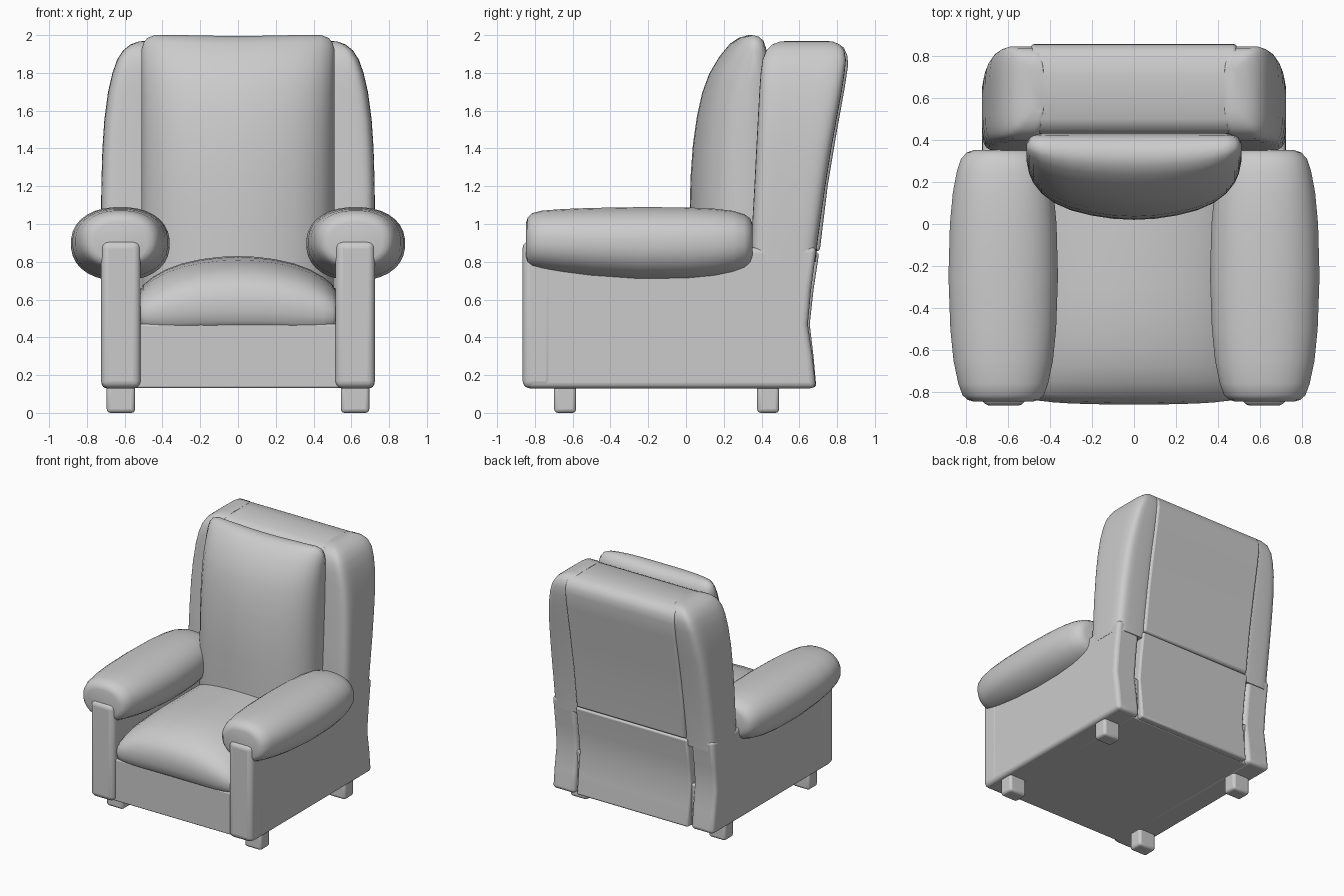
import bpy, bmesh, math

def finish(name, bm, angle=50, bevel=0, seg=3):
    bmesh.ops.recalc_face_normals(bm, faces=bm.faces)
    me = bpy.data.meshes.new(name)
    bm.to_mesh(me)
    bm.free()
    ob = bpy.data.objects.new(name, me)
    bpy.context.collection.objects.link(ob)
    bpy.ops.object.select_all(action='DESELECT')
    ob.select_set(True)
    bpy.context.view_layer.objects.active = ob
    if bevel:
        m = ob.modifiers.new("soft edges", 'BEVEL')
        m.width, m.segments, m.limit_method = bevel, seg, 'ANGLE'
        m.angle_limit = math.radians(40)
    bpy.ops.object.shade_smooth_by_angle(angle=math.radians(angle))
    return ob

def loft(name, rings, angle=50):
    bm = bmesh.new()
    vs = [[bm.verts.new(p) for p in r] for r in rings]
    n = len(vs[0])
    for a, b in zip(vs, vs[1:]):
        for i in range(n):
            bm.faces.new((a[i], a[(i + 1) % n], b[(i + 1) % n], b[i]))
    bm.faces.new(vs[0])
    bm.faces.new(vs[-1])
    return finish(name, bm, angle)

def slab(name, yz, x0, x1, bevel, seg=3):
    """Side profile extruded across x with soft edges."""
    bm = bmesh.new()
    a = [bm.verts.new((x0, y, z)) for y, z in yz]
    b = [bm.verts.new((x1, y, z)) for y, z in yz]
    n = len(yz)
    for i in range(n):
        bm.faces.new((a[i], a[(i + 1) % n], b[(i + 1) % n], b[i]))
    bm.faces.new(a)
    bm.faces.new(b)
    return finish(name, bm, 40, bevel, seg)

def rect(y0, y1, z0, z1):
    return [(y0, z0), (y1, z0), (y1, z1), (y0, z1)]

def oval(n, e):
    """Unit superellipse."""
    out = []
    for i in range(n):
        t = 2 * math.pi * (i + .5) / n
        c, s = math.cos(t), math.sin(t)
        out.append((math.copysign(abs(c) ** (2 / e), c), math.copysign(abs(s) ** (2 / e), s)))
    return out

def mirrored(rows):
    return [(-r[0], *r[1:]) for r in rows[:0:-1]] + rows

# Frame under the seat
slab("base", rect(-.83, .64, .132, .47), -.56, .56, .01)

# Back: lower and upper panels meeting at a seam
slab("lower_back", [(.4, .135), (.69, .135), (.675, .3), (.655, .47), (.675, .65), (.705, .85), (.4, .85)],
     -.5, .5, .015)
slab("upper_back", [(.43, .855), (.708, .855), (.75, 1.2), (.795, 1.47), (.84, 1.72), (.858, 1.84),
                    (.855, 1.89), (.835, 1.935), (.79, 1.96), (.7, 1.97), (.5, 1.965), (.45, 1.94), (.43, 1.9)],
     -.49, .49, .018)

for s, side in ((-1, "left"), (1, "right")):
    # Side panel and its front post
    slab(side + "_side_panel", [(-.84, .13), (.688, .13), (.67, .3), (.645, .47), (.662, .65), (.692, .88), (-.84, .86)],
         s * .52, s * .723, .03, 4)
    slab(side + "_front_post", rect(-.865, -.7, .13, .91), s * .515, s * .725, .04, 5)

    # Wing beside the back, rounded over at the top: z, outer x, front y, back y
    wing = [(.8, .725, .35, .688), (.9, .725, .345, .696), (1.2, .724, .362, .738), (1.4, .718, .372, .77),
            (1.55, .708, .38, .797), (1.7, .688, .388, .825), (1.8, .665, .395, .84), (1.87, .64, .405, .847),
            (1.92, .608, .425, .838), (1.95, .57, .455, .815), (1.965, .53, .495, .78), (1.97, .49, .54, .74)]
    loft(side + "_wing", [[(s * ((xo + .43) / 2 + u * (xo - .43) / 2), (f + b) / 2 + v * (b - f) / 2, z)
                           for u, v in oval(40, 5)] for z, xo, f, b in wing])

    # Padded arm: y, half width, top z, bottom z
    arm = [(-.846, .14, 1.01, .80), (-.838, .17, 1.035, .78), (-.815, .195, 1.058, .765), (-.76, .215, 1.072, .752),
           (-.65, .238, 1.08, .735), (-.5, .253, 1.086, .717), (-.25, .262, 1.09, .70), (0, .255, 1.089, .702),
           (.15, .241, 1.082, .715), (.25, .222, 1.07, .735), (.31, .202, 1.052, .757), (.34, .175, 1.03, .78),
           (.352, .14, 1.0, .81)]
    loft(side + "_arm", [[(s * (.623 + u * w), y, (t + b) / 2 + v * (t - b) / 2)
                          for u, v in oval(32, 2.25)] for y, w, t, b in arm], 60)

    # Legs
    for y, end in ((-.64, "front"), (.435, "back")):
        slab(f"{side}_{end}_leg", rect(y - .058, y + .058, 0, .16), s * .545, s * .695, .02)

# Seat cushion: side profile (y, height fraction) swept across x with a domed top
seat = [(.3, 0), (.3, 1), (0, 1), (-.3, 1), (-.45, .985), (-.58, .945), (-.68, .885), (-.76, .8), (-.82, .68),
        (-.85, .55), (-.86, .4), (-.858, .25), (-.845, .12), (-.82, .03), (-.78, 0)]
dome = mirrored([(0, .83, .44, 0), (.1, .826, .44, 0), (.2, .813, .438, .002), (.3, .79, .435, .005),
                 (.38, .76, .433, .01), (.45, .72, .435, .018), (.5, .68, .44, .03), (.52, .65, .455, .045),
                 (.53, .61, .48, .07)])
loft("seat_cushion", [[(x, y + (k if y < -.3 else 0), lo + t * (hi - lo)) for y, t in seat]
                      for x, hi, lo, k in dome])

# Back cushion: profile (depth fraction, z) swept across x, bulging forward in the middle
pad = [(0, .6), (1, .6), (1, .9), (1, 1.1), (.99, 1.25), (.96, 1.42), (.91, 1.57), (.84, 1.7), (.75, 1.8),
       (.62, 1.89), (.48, 1.96), (.37, 1.99), (.27, 2.0), (.16, 1.992), (.07, 1.97), (.02, 1.93), (0, 1.87)]
bulge = mirrored([(0, .02, .43, .005), (.1, .025, .43, .004), (.2, .04, .43, .002), (.3, .065, .43, 0),
                  (.38, .1, .43, 0), (.44, .145, .43, 0), (.48, .195, .425, .015), (.5, .24, .41, .04),
                  (.512, .3, .385, .08)])
loft("back_cushion", [[(x, b - t * (b - f), z - (drop if z > 1.5 else 0)) for t, z in pad]
                      for x, f, b, drop in bulge])
